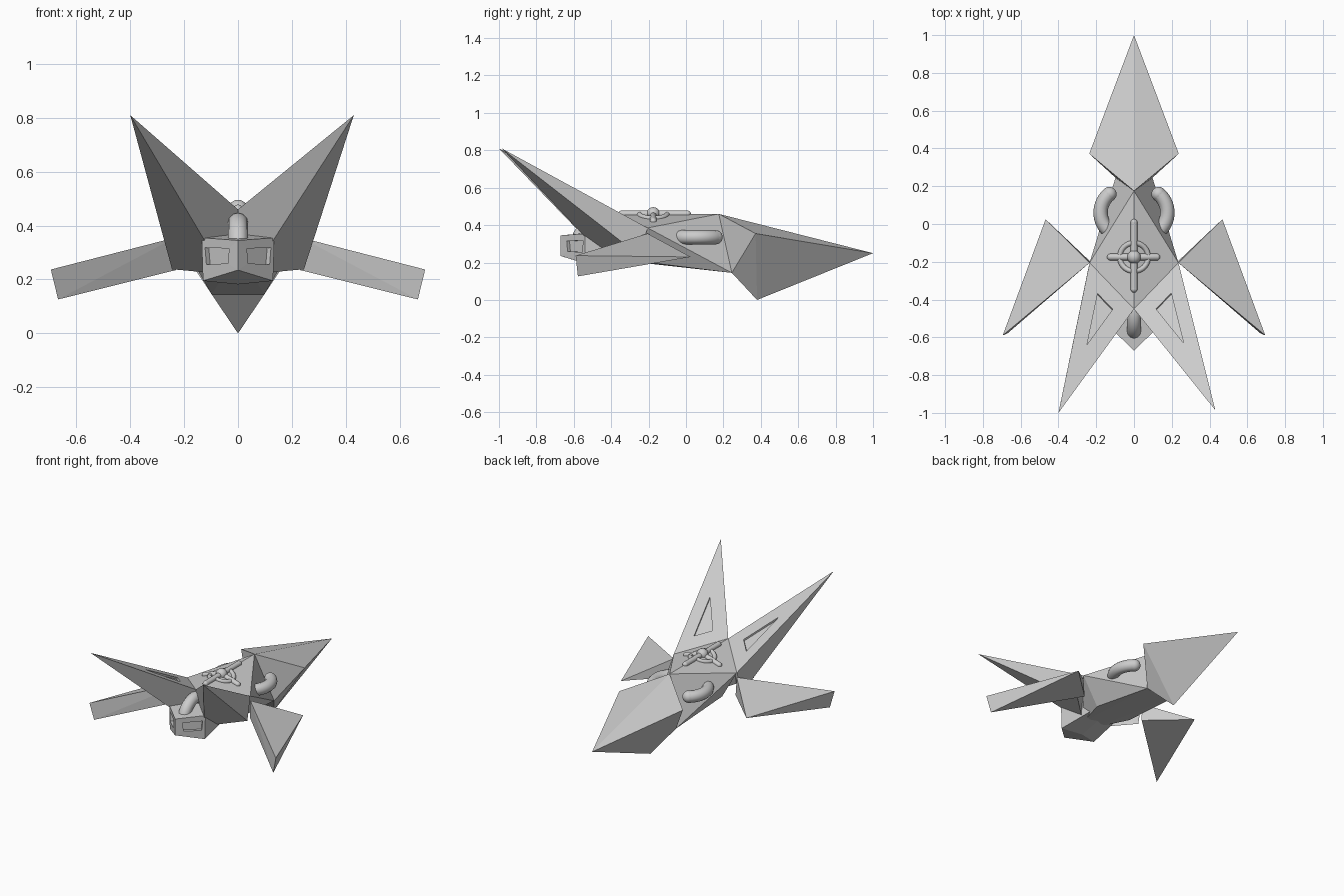
import bpy, bmesh, math
from mathutils import Vector

if "Cube" in bpy.data.objects:
    bpy.data.objects.remove(bpy.data.objects["Cube"])


def finish(bm, name):
    bmesh.ops.recalc_face_normals(bm, faces=bm.faces[:])
    me = bpy.data.meshes.new(name)
    bm.to_mesh(me)
    bm.free()
    ob = bpy.data.objects.new(name, me)
    bpy.context.collection.objects.link(ob)
    return ob


def hull(name, pts):
    """Flat-faced convex solid around a few corner points."""
    bm = bmesh.new()
    for p in pts:
        bm.verts.new(p)
    bmesh.ops.convex_hull(bm, input=bm.verts[:])
    bmesh.ops.dissolve_limit(bm, angle_limit=0.02, verts=bm.verts[:], edges=bm.edges[:])
    return finish(bm, name)


def both(pts):
    """Points plus their mirror images across x = 0."""
    return [p for x, y, z in pts for p in ({(x, y, z), (-x, y, z)})]


def recess(bm, face, offset):
    r = bmesh.ops.extrude_discrete_faces(bm, faces=[face])
    bmesh.ops.translate(bm, verts=r['faces'][0].verts[:], vec=offset)


def tube(name, pts, radius, cyclic=False):
    """Smooth round tube with ball ends, along a list of points."""
    cu = bpy.data.curves.new(name, 'CURVE')
    cu.dimensions = '3D'
    cu.bevel_depth = radius
    cu.bevel_resolution = 4
    sp = cu.splines.new('POLY')
    sp.points.add(len(pts) - 1)
    for q, p in zip(sp.points, pts):
        q.co = (*p, 1)
    sp.use_cyclic_u = cyclic
    sp.use_smooth = True
    ob = bpy.data.objects.new(name, cu)
    bpy.context.collection.objects.link(ob)
    if not cyclic:
        for p in (pts[0], pts[-1]):
            ball(name + "_end", p, radius)


def ball(name, loc, radius):
    bpy.ops.mesh.primitive_uv_sphere_add(segments=20, ring_count=12, radius=radius, location=loc)
    bpy.context.object.name = name
    bpy.ops.object.shade_smooth()


# Shared corners
T = (0, .175, .46)          # top of the rear neck
C = (0, -.45, .46)          # front of the roof ridge
W = (.235, -.205, .385)     # shoulder
D = (.13, -.2, .2)          # belly
P = (.098, .245, .145)      # lower neck
K = (.05, -.43, .22)        # keel under the fins

# Central body and long pointed rear
hull("body", both([T, C, W, D, P, K]))
hull("rear_cone", both([T, (.237, .372, .355), (0, 1, .25), (0, .38, 0), P]))

for s, side in ((1, "right"), (-1, "left")):
    # Side wing: four-cornered front face tapering to one rear point
    hull("wing_" + side, [(s * x, y, z) for x, y, z in (
        (.235, -.205, .355), (.695, -.59, .237), (.668, -.578, .126),
        (.23, -.2, .235), (.468, .025, .23))])

    # Raised fin with a triangular recess on its upper face
    tip = (.43, -.985, .81) if s > 0 else (.40, -1, .81)
    p = [Vector((s * x, y, z)) for x, y, z in (C, W, tip, (.245, -.25, .238), K)]
    center = .407 * p[0] + .38 * p[1] + .213 * p[2] + Vector((-s * .004, .022, -.012))
    n = (p[1] - p[0]).cross(p[2] - p[0]).normalized()
    center -= n * n.dot(center - p[0])
    bm = bmesh.new()
    v = [bm.verts.new(q) for q in p]
    inner = [bm.verts.new(center.lerp(q, .34)) for q in p[:3]]
    inner = [i for i in inner]
    for i in range(3):
        j = (i + 1) % 3
        bm.faces.new((v[i], v[j], inner[j], inner[i]))
    panel = bm.faces.new(inner)
    for f in ((2, 1, 3), (2, 3, 4), (0, 2, 4), (0, 4, 3), (0, 3, 1)):
        bm.faces.new([v[i] for i in f])
    recess(bm, panel, n * (-.012 if n.z > 0 else .012))
    finish(bm, "fin_" + side)

    # Curved side handle
    arc = [math.radians(a) for a in range(-100, 58, 8)]
    tube("side_handle_" + side,
         [(s * (.055 + .122 * math.cos(a)), .06 + .125 * math.sin(a), .335) for a in arc], .038)

# Wedge head with a small recessed window on each side
bm = bmesh.new()
v = [bm.verts.new(q) for q in (
    (0, -.67, .345), (0, -.67, .235), (.13, -.54, .195), (.135, -.54, .355), (0, -.5, .182),
    (.1, -.3, .38), (.1, -.3, .22), (0, -.3, .38), (0, -.3, .22))]
front = bm.faces.new(v[:4])
for f in ((1, 4, 2), (0, 3, 5, 7), (3, 2, 6, 5), (2, 4, 8, 6), (5, 6, 8, 7)):
    bm.faces.new([v[i] for i in f])
r = bmesh.ops.inset_individual(bm, faces=[front], thickness=.035)
for q, x, z in zip(front.verts, (.035, .04, .125, .13), (.315, .26, .255, .318)):
    q.co = (x * .94, -.67 + x * .94 * .98, z)
recess(bm, front, (-.014, .015, 0))
bm.normal_update()
head = finish(bm, "head")
head.modifiers.new("mirror", 'MIRROR')

# Curved handle over the head
tube("head_handle", [(0, -.46 - .12 * math.cos(a), .29 + .12 * math.sin(a))
                     for a in (math.radians(d) for d in range(5, 115, 8))], .038)


# Roof ornament: ring, cross bars and hub lying on the sloped roof
def roof(x, y):
    return (x, y, .46 - .32 * abs(x))


tube("roof_ring", [roof(.075 * math.cos(a), -.175 + .075 * math.sin(a))
                   for a in (i * math.tau / 32 for i in range(32))], .014, True)
tube("roof_long_bar", [roof(0, -.345), roof(0, .008)], .018)
tube("roof_cross_bar", [roof(-.125, -.175), roof(0, -.175), roof(.12, -.175)], .018)
ball("roof_hub", roof(0, -.175), .036)
